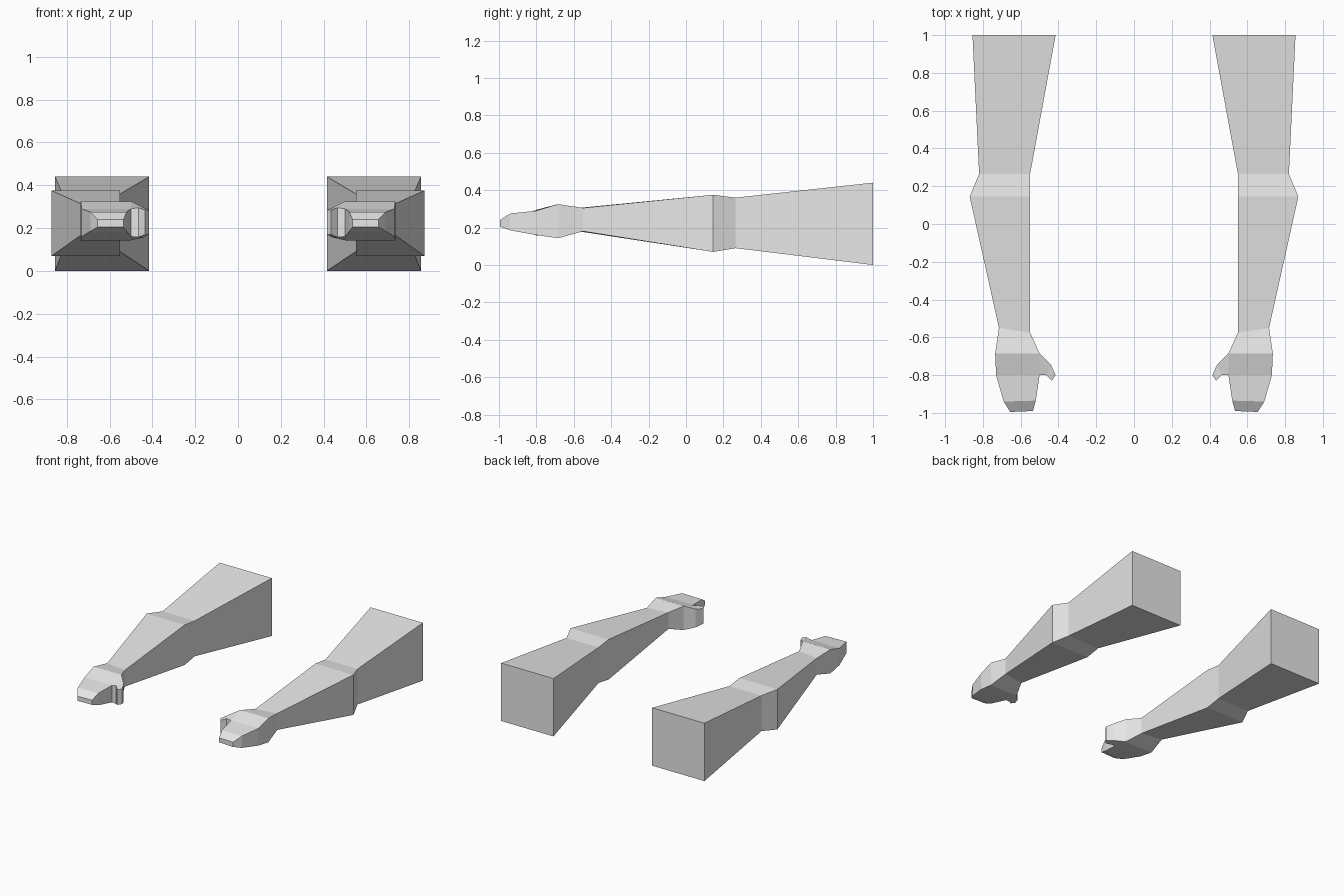
import bpy, bmesh

cube = bpy.data.objects.get("Cube")
if cube:
    bpy.data.objects.remove(cube, do_unlink=True)

# Single flat colour
grey = bpy.data.materials.new("light grey")
grey.use_nodes = True
colour = (0.8, 0.8, 0.8, 1.0)
grey.diffuse_color = colour
grey.node_tree.nodes["Principled BSDF"].inputs["Base Color"].default_value = colour

# Arm sections from shoulder to fingertips:
# (inner x, inner y, outer x, outer y, bottom z, top z)
ARM = [
    (0.415, 1.00, 0.855, 1.00, 0.00, 0.44),
    (0.55, 0.265, 0.82, 0.265, 0.09, 0.36),
    (0.55, 0.145, 0.87, 0.145, 0.07, 0.375),
    (0.55, -0.575, 0.715, -0.55, 0.18, 0.305),
    (0.50, -0.685, 0.735, -0.685, 0.143, 0.325),
    (0.50, -0.80, 0.73, -0.80, 0.16, 0.29),
    (0.52, -0.935, 0.69, -0.94, 0.185, 0.275),
    (0.535, -0.99, 0.655, -0.995, 0.205, 0.24),
]
# Thumb sections beyond the palm: (front x, front y, back x, back y, bottom, top)
THUMB = [
    (0.465, -0.80, 0.44, -0.745, 0.157, 0.295),
    (0.435, -0.83, 0.415, -0.80, 0.17, 0.285),
]


def ring(bm, section, side):
    ax, ay, bx, by, low, high = section
    return [bm.verts.new((side * x, y, z)) for x, y, z in
            ((ax, ay, low), (bx, by, low), (bx, by, high), (ax, ay, high))]


def bridge(bm, a, b, skip=()):
    for i in range(4):
        if i not in skip:
            j = (i + 1) % 4
            bm.faces.new((a[i], a[j], b[j], b[i]))


def build_arm(name, side):
    bm = bmesh.new()
    # Lofted arm and hand, open on the inner palm where the thumb joins
    rings = [ring(bm, s, side) for s in ARM]
    for k in range(len(rings) - 1):
        bridge(bm, rings[k], rings[k + 1], skip=(3,) if k == 4 else ())
    bm.faces.new(rings[0])
    bm.faces.new(rings[-1])
    # Thumb grown from the palm opening
    back, front = rings[4], rings[5]
    previous = [front[0], back[0], back[3], front[3]]
    for s in THUMB:
        current = ring(bm, s, side)
        bridge(bm, previous, current)
        previous = current
    bm.faces.new(previous)
    bmesh.ops.recalc_face_normals(bm, faces=bm.faces)

    mesh = bpy.data.meshes.new(name)
    bm.to_mesh(mesh)
    bm.free()
    mesh.materials.append(grey)
    bpy.context.collection.objects.link(bpy.data.objects.new(name, mesh))


build_arm("left_arm", 1)
build_arm("right_arm", -1)
